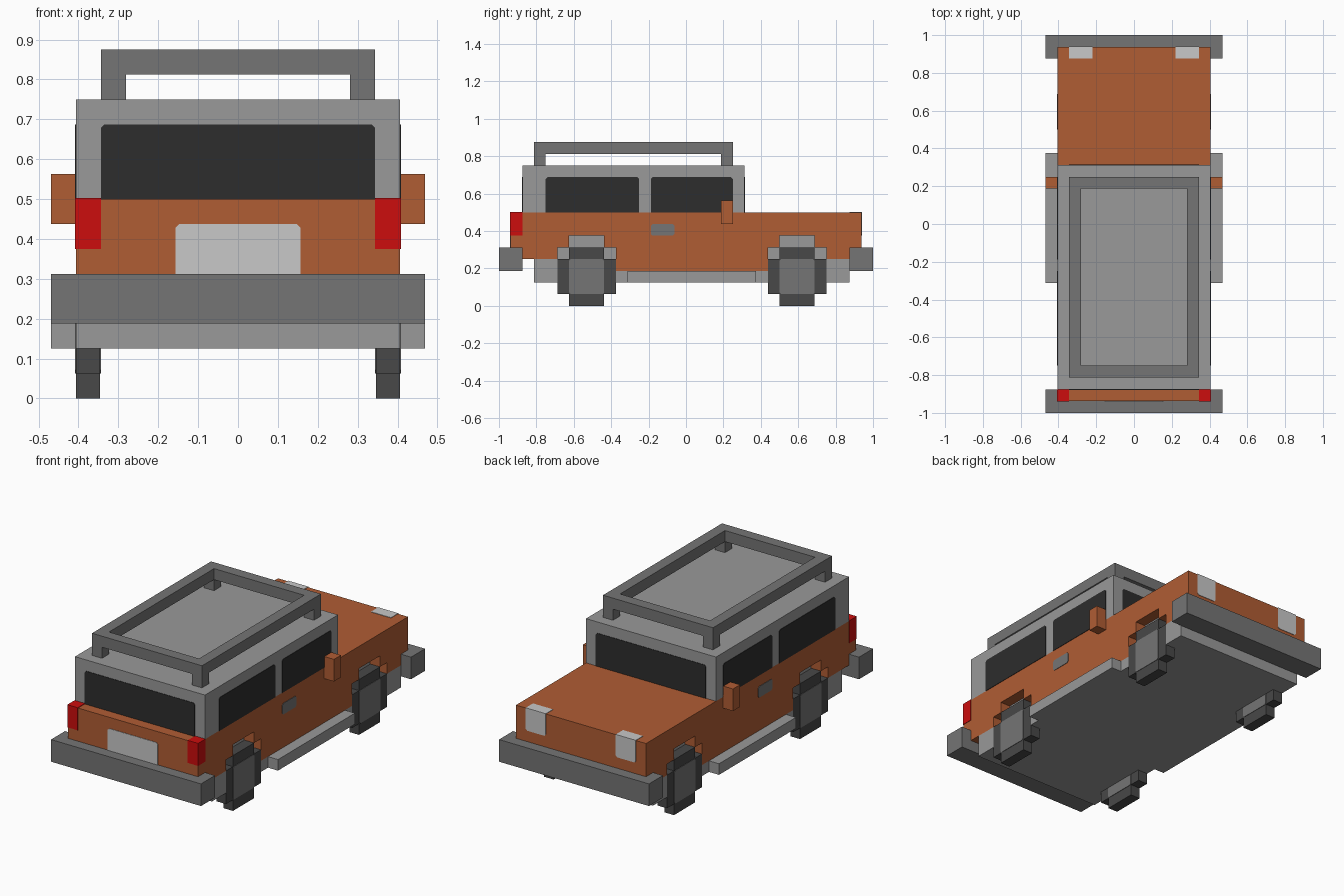
import bpy
import bmesh

default = bpy.data.objects.get("Cube")
if default:
    bpy.data.objects.remove(default, do_unlink=True)

U = 1 / 16      # grid unit
E = 0.04        # thickness of flush plates, in grid units
CLIP = 0.14     # small corner cut on painted panels


def material(name, rgb):
    m = bpy.data.materials.new(name)
    m.use_nodes = True
    m.diffuse_color = (*rgb, 1)
    m.node_tree.nodes["Principled BSDF"].inputs["Base Color"].default_value = (*rgb, 1)
    return m


ORANGE = material("orange_paint", (0.434, 0.109, 0.034))
LIGHT = material("light_grey", (0.319, 0.319, 0.319))
MID = material("mid_grey", (0.178, 0.178, 0.178))
TYRE = material("tyre_black", (0.065, 0.065, 0.065))
GLASS = material("dark_glass", (0.026, 0.026, 0.026))
WHITE = material("lamp_white", (0.578, 0.578, 0.578))
RED = material("lamp_red", (0.604, 0.004, 0.004))


def prism(name, outline, axis, lo, hi, mat):
    """Extrude a 2D outline along x (outline in y,z) or y (outline in x,z)."""
    bm = bmesh.new()

    def place(p, d):
        return (d * U, p[0] * U, p[1] * U) if axis == "x" else (p[0] * U, d * U, p[1] * U)

    face = bm.faces.new([bm.verts.new(place(p, lo)) for p in outline])
    grown = bmesh.ops.extrude_face_region(bm, geom=[face])["geom"]
    for v in grown:
        if isinstance(v, bmesh.types.BMVert):
            v.co["xyz".index(axis)] = hi * U
    bmesh.ops.recalc_face_normals(bm, faces=bm.faces[:])
    mesh = bpy.data.meshes.new(name)
    bm.to_mesh(mesh)
    bm.free()
    mesh.materials.append(mat)
    obj = bpy.data.objects.new(name, mesh)
    bpy.context.collection.objects.link(obj)
    return obj


def box(name, x, y, z, mat):
    rect = [(y[0], z[0]), (y[1], z[0]), (y[1], z[1]), (y[0], z[1])]
    return prism(name, rect, "x", x[0], x[1], mat)


def panel(u, v, top=True, bottom=True):
    """Rectangle outline with optional clipped top and bottom corners."""
    t, b = CLIP * top, CLIP * bottom
    pts = [(u[0] + b, v[0]), (u[1] - b, v[0]), (u[1], v[0] + b), (u[1], v[1] - t),
           (u[1] - t, v[1]), (u[0] + t, v[1]), (u[0], v[1] - t), (u[0], v[0] + b)]
    return list(dict.fromkeys(pts))


def side(s, a, b):
    return tuple(sorted((s * a, s * b)))


WHEELS = {"front": -8.5, "back": 9.5}


def arch(c):
    """Stepped wheel arch centred on c."""
    return [(c - 2.5, 5), (c - 1.5, 5), (c - 1.5, 6), (c + 1.5, 6), (c + 1.5, 5), (c + 2.5, 5)]


# Body shell with wheel arches, and the chassis that fills them
profile = ([(-15, 4), (-11, 4)] + arch(WHEELS["front"]) + [(-6, 3), (7, 3)]
           + arch(WHEELS["back"]) + [(12, 4), (15, 4), (15, 8), (-15, 8)])
prism("body", profile, "x", -6.5, 6.5, ORANGE)
box("chassis_core", (-5.5, 5.5), (-13, 14), (2, 6.5), LIGHT)
box("chassis_front", (-6.5, 6.5), (-13, -11), (2, 4), LIGHT)
box("chassis_middle", (-6.5, 6.5), (-6, 7), (2, 3), LIGHT)
box("chassis_back", (-6.5, 6.5), (12, 14), (2, 4), LIGHT)

# Cabin and end windows
box("cabin", (-6.5, 6.5), (-14, 5), (8, 12), LIGHT)
end_glass = panel((-5.5, 5.5), (8, 11), bottom=False)
prism("front_window", end_glass, "y", -14 - E, -14, GLASS)
prism("back_window", end_glass, "y", 5, 5 + E, GLASS)

# Bumpers with ends that wrap round the body
for name, s in (("front", -1), ("back", 1)):
    box(name + "_bumper", (-7.5, 7.5), side(s, 15, 16), (3, 5), MID)
    box(name + "_bumper_inner", (-6.5, 6.5), side(s, 14, 15), (3, 4), MID)
    for hand, t in (("left", 1), ("right", -1)):
        box(f"{name}_bumper_end_{hand}", side(t, 6.5, 7.5), side(s, 14, 15), (3, 5), MID)

# Number plate
prism("number_plate", panel((-2.5, 2.5), (5, 7), bottom=False), "y", -15 - E, -15, WHITE)

# Parts on both sides
for hand, s in (("left", 1), ("right", -1)):
    skin = side(s, 6.5, 6.5 + E)
    prism("front_side_window_" + hand, panel((-12, -4), (8, 11), bottom=False), "x", *skin, GLASS)
    prism("back_side_window_" + hand, panel((-3, 4), (8, 11), bottom=False), "x", *skin, GLASS)
    prism("door_handle_" + hand, panel((-3, -1), (6, 7)), "x", *skin, MID)
    box("mirror_" + hand, side(s, 6.5, 7.5), (3, 4), (7, 9), ORANGE)
    box("running_board_" + hand, side(s, 6.5, 7.5), (-5, 6), (2, 3), LIGHT)
    box("red_lamp_" + hand, side(s, 5.5, 6.5 + E), (-15 - E, -14), (6, 8 + E), RED)
    prism("white_lamp_" + hand, panel(side(s, 3.5, 5.5), (6, 8 + E), top=False),
          "y", 14, 15 + E, WHITE)

    # Wheels: stepped tyre with a flat hub
    for end, c in WHEELS.items():
        quarter = [(1.5, 2.5), (1.5, 1.5), (2.5, 1.5)]
        cross = []
        for a, b in ((1, 1), (1, -1), (-1, -1), (-1, 1)):
            corner = [(c + a * p, 2.5 + b * q) for p, q in quarter]
            cross += corner if a * b > 0 else corner[::-1]
        prism(f"{end}_tyre_{hand}", cross, "x", *side(s, 5.5 + E, 6.5), TYRE)
        prism(f"{end}_hub_{hand}", panel((c - 1.5, c + 1.5), (1, 4)), "x",
              *side(s, 5.5, 6.5 + E), MID)

    # Roof rack side rail and posts
    box("rack_rail_" + hand, side(s, 4.5, 5.5), (-13, 4), (13, 14), MID)
    for end, y in (("front", -13), ("back", 3)):
        box(f"rack_{end}_post_{hand}", side(s, 4.5, 5.5), (y, y + 1), (12, 13), MID)

# Roof rack cross rails
for end, y in (("front", -13), ("back", 3)):
    box(f"rack_{end}_rail", (-4.5, 4.5), (y, y + 1), (13, 14), MID)
